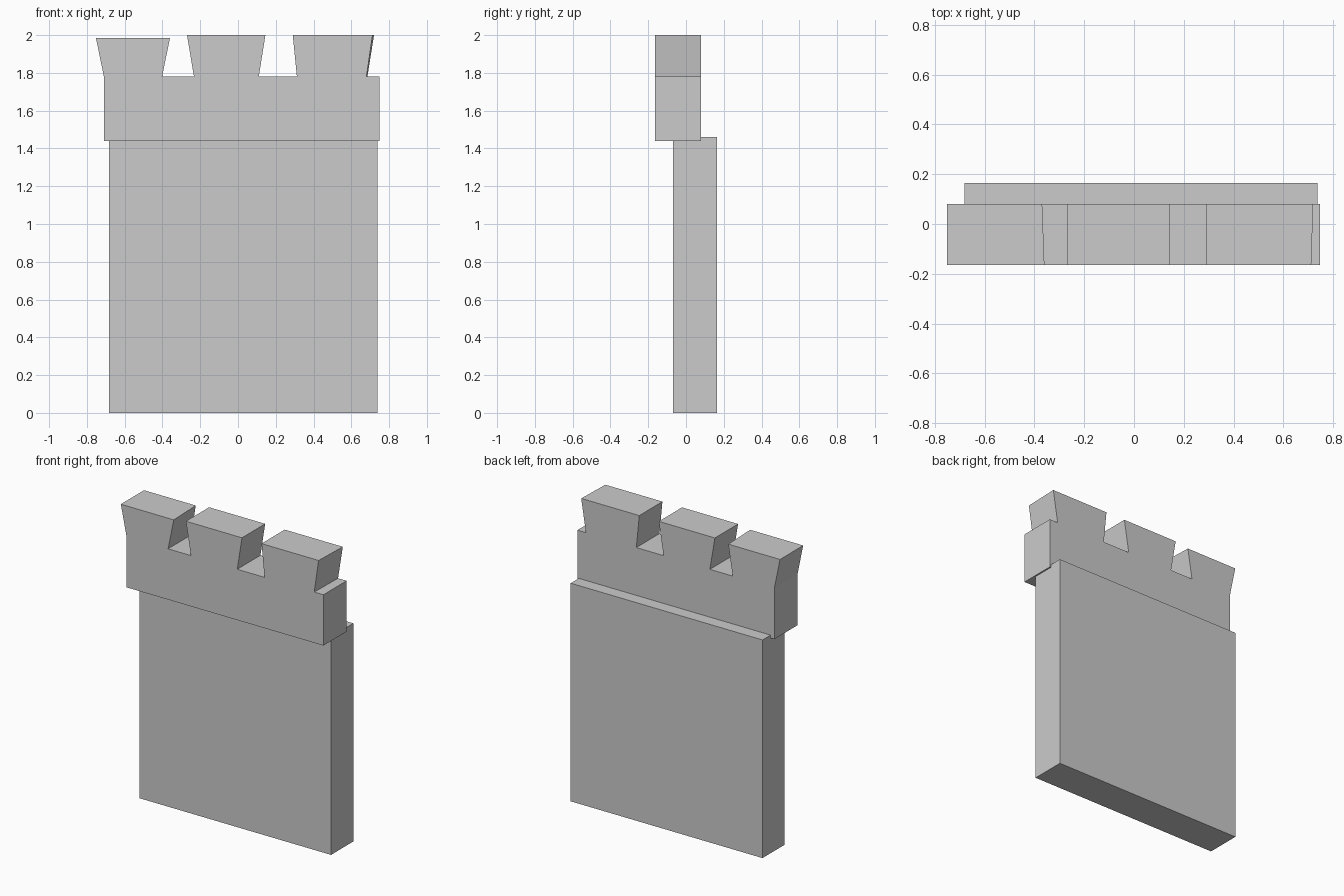
import bpy
import bmesh

if "Cube" in bpy.data.objects:
    bpy.data.objects.remove(bpy.data.objects["Cube"])


def loft(name, front, back, y0, y1):
    """Solid between a front (x, z) outline and a matching back outline."""
    bm = bmesh.new()
    f = [bm.verts.new((x, y0, z)) for x, z in front]
    b = [bm.verts.new((x, y1, z)) for x, z in back]
    bm.faces.new(f)
    bm.faces.new(b[::-1])
    n = len(f)
    for i in range(n):
        j = (i + 1) % n
        bm.faces.new((f[j], f[i], b[i], b[j]))
    bmesh.ops.recalc_face_normals(bm, faces=bm.faces)
    mesh = bpy.data.meshes.new(name)
    bm.to_mesh(mesh)
    bm.free()
    obj = bpy.data.objects.new(name, mesh)
    bpy.context.collection.objects.link(obj)
    return obj


# Wall slab
slab = [(-0.682, 0), (0.738, 0), (0.738, 1.46), (-0.682, 1.46)]
loft("wall_slab", slab, slab, -0.07, 0.165)

# Merlons, right to left: right base, right top, left top, left base, height
front_merlons = [(0.68, 0.712, 0.29, 0.312, 2.0),
                 (0.11, 0.145, -0.27, -0.233, 2.0),
                 (-0.402, -0.36, -0.752, -0.71, 1.985)]
back_merlons = [(0.685, 0.72, 0.29, 0.312, 2.0),
                (0.11, 0.145, -0.27, -0.233, 2.0),
                (-0.402, -0.369, -0.752, -0.71, 1.985)]


def parapet_outline(merlons):
    pts = [(-0.71, 1.44), (0.748, 1.44), (0.748, 1.78)]
    for rb, rt, lt, lb, top in merlons:
        pts += [(rb, 1.78), (rt, top), (lt, top), (lb, 1.78)]
    return pts


# Overhanging parapet with flared merlons
loft("parapet", parapet_outline(front_merlons),
     parapet_outline(back_merlons), -0.165, 0.08)
